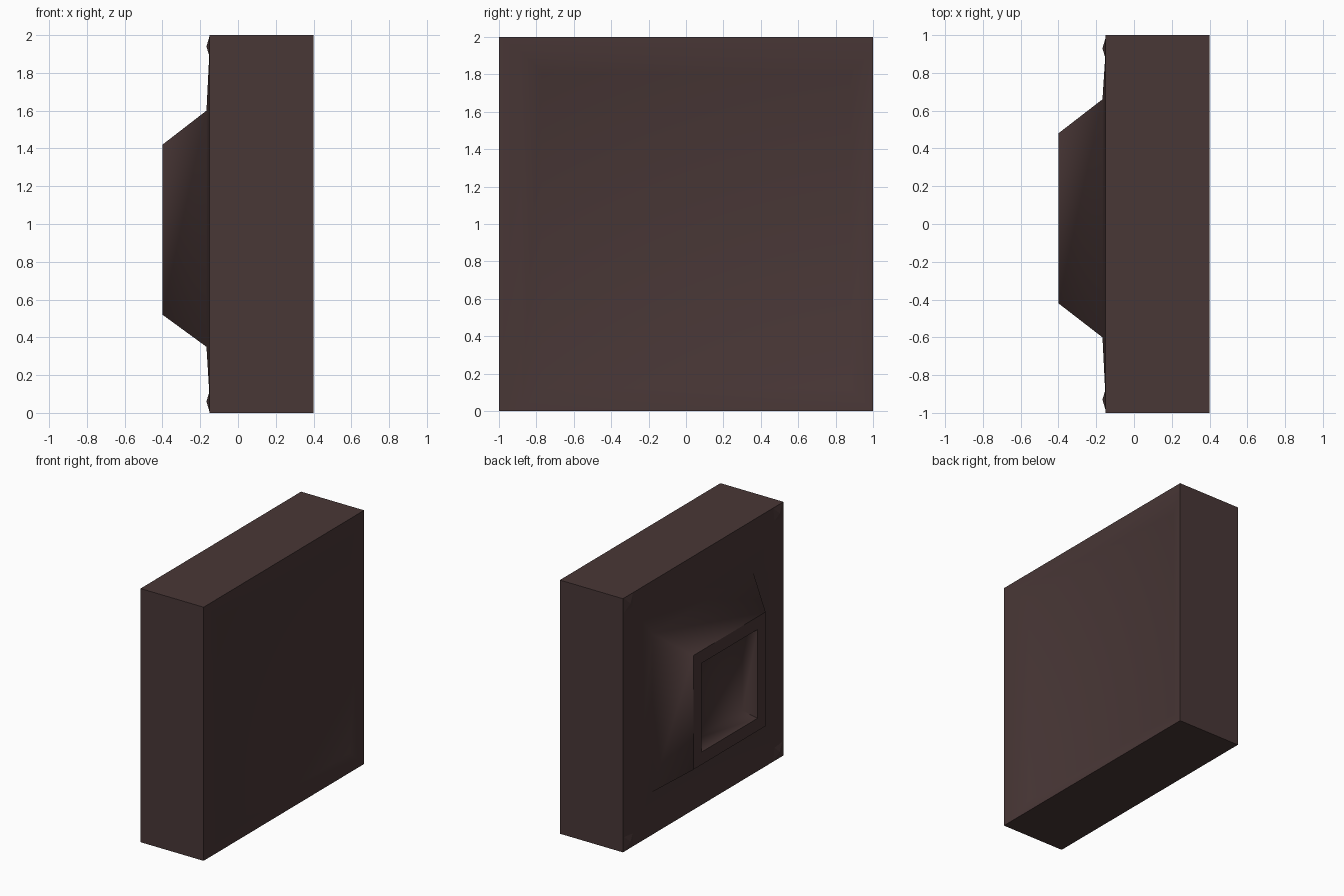
import bpy, bmesh, math

if "Cube" in bpy.data.objects:
    bpy.data.objects.remove(bpy.data.objects["Cube"])

# One dark brown plastic for everything
plastic = bpy.data.materials.new("dark brown plastic")
plastic.diffuse_color = (0.066, 0.038, 0.037, 1.0)
plastic.use_nodes = True
plastic.node_tree.nodes["Principled BSDF"].inputs["Base Color"].default_value = plastic.diffuse_color

# Rectangular rings from the screen face, around the case, to the rear hump:
# (x, y_min, y_max, z_min, z_max, edge style)
rings = [
    (0.36, -0.77, 0.88, 0.12, 1.81, "sharp"),      # screen glass
    (0.40, -0.88, 0.996, 0.004, 1.92, "sharp"),    # bezel inner edge
    (0.40, -1.00, 1.00, 0.00, 2.00, "sharp"),      # case front
    (-0.15, -1.00, 1.00, 0.00, 2.00, "sharp"),     # case back
    (-0.154, -0.86, 0.86, 0.14, 1.86, "smooth"),   # back plate
    (-0.167, -0.60, 0.66, 0.35, 1.60, "smooth"),   # hump base
    (-0.40, -0.42, 0.48, 0.52, 1.42, "sharp"),     # hump rim
    (-0.40, -0.32, 0.38, 0.62, 1.32, "sharp"),     # recess edge
    (-0.31, -0.26, 0.32, 0.68, 1.26, "smooth"),    # recess floor
]


def finish(bm, name):
    bmesh.ops.recalc_face_normals(bm, faces=bm.faces)
    mesh = bpy.data.meshes.new(name)
    bm.to_mesh(mesh)
    bm.free()
    mesh.materials.append(plastic)
    obj = bpy.data.objects.new(name, mesh)
    bpy.context.collection.objects.link(obj)
    return obj


# Monitor case with sunken screen and hollow rear hump
bm = bmesh.new()
loops = [[bm.verts.new((x, y, z)) for y, z in ((a, c), (b, c), (b, d), (a, d))]
         for x, a, b, c, d, _ in rings]
bm.faces.new(loops[0])
bm.faces.new(loops[-1])
for lo, hi in zip(loops, loops[1:]):
    for i in range(4):
        j = (i + 1) % 4
        bm.faces.new((lo[i], lo[j], hi[j], hi[i]))
for f in bm.faces:
    f.smooth = True
bmesh.ops.recalc_face_normals(bm, faces=bm.faces)
for e in bm.edges:
    e.smooth = e.calc_face_angle(0) < math.radians(30)
for loop, ring in zip(loops, rings):
    for i in range(4):
        edge = bm.edges.get((loop[i], loop[(i + 1) % 4]))
        if ring[5] == "smooth":
            edge.smooth = True
for i in range(4):  # soft corners down the hump
    bm.edges.get((loops[5][i], loops[6][i])).smooth = True
finish(bm, "monitor_case")

# Small raised corner pads on the back
bm = bmesh.new()
for y in (-0.93, 0.93):
    for z in (0.06, 1.94):
        base = [bm.verts.new((-0.149, y + 0.06 * a, z + 0.06 * b))
                for a, b in ((-1, -1), (1, -1), (1, 1), (-1, 1))]
        tip = bm.verts.new((-0.167, y, z))
        bm.faces.new(base)
        for i in range(4):
            bm.faces.new((base[i], base[(i + 1) % 4], tip))
finish(bm, "corner_pads")
